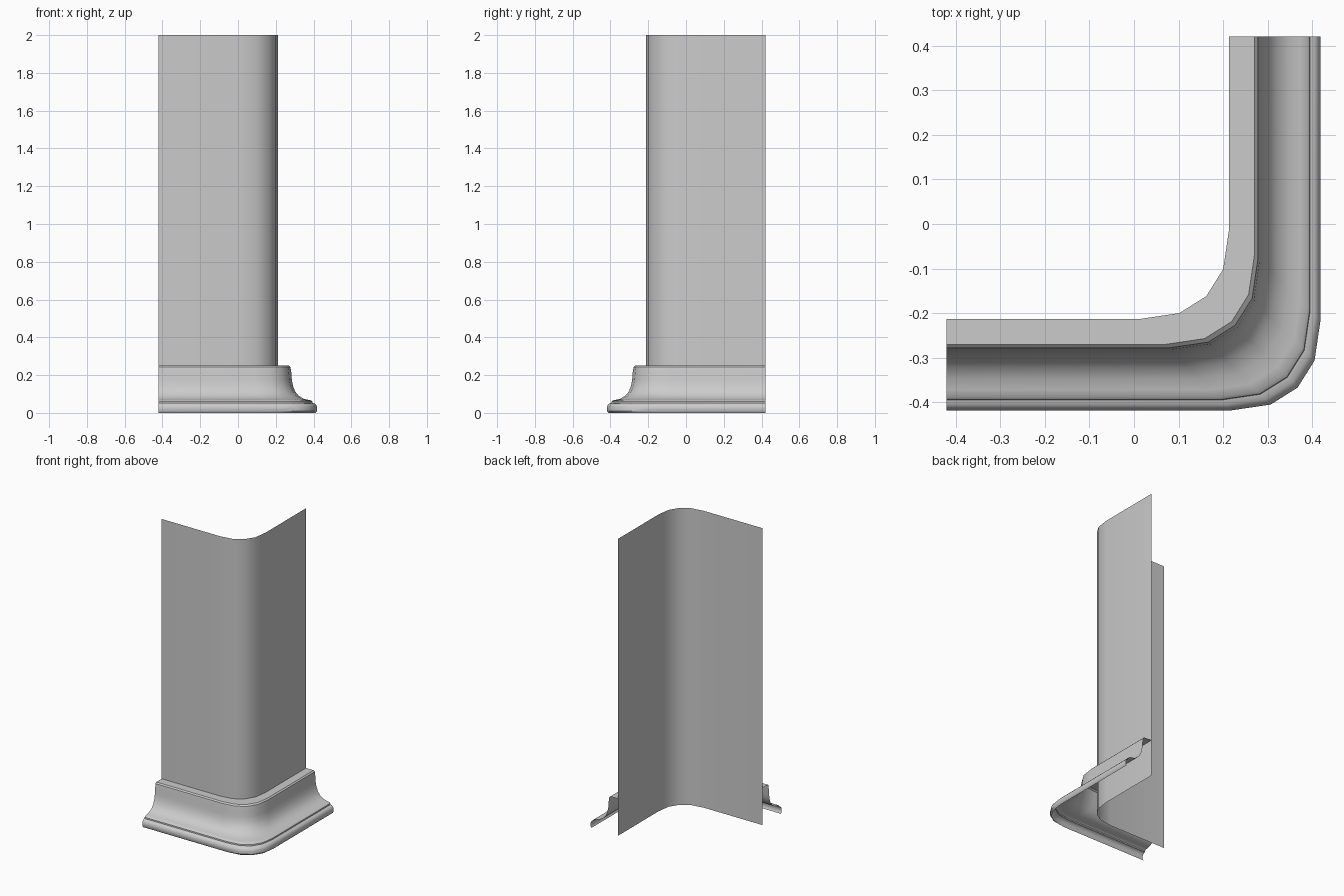
import bpy
import math

cube = bpy.data.objects.get("Cube")
if cube:
    bpy.data.objects.remove(cube, do_unlink=True)

END = 0.42      # where both legs of the corner stop
RADIUS = 0.2    # rounding of the corner
STEPS = 4       # facets around the corner

grey = bpy.data.materials.new("Plaster grey")
grey.use_nodes = True
colour = (0.6, 0.6, 0.6, 1.0)
grey.diffuse_color = colour
grey.node_tree.nodes["Principled BSDF"].inputs["Base Color"].default_value = colour


def corner_path(d):
    """L-shaped plan line at distance d, with a slightly squared rounded corner."""
    c = d - RADIUS
    pts = [(-END, -d)]
    for i in range(STEPS + 1):
        t = math.pi / 2 * i / STEPS
        s = max(math.sin(t), 0) ** 0.85
        k = max(math.cos(t), 0) ** 0.85
        pts.append((c + RADIUS * s, -c - RADIUS * k))
    pts.append((d, END))
    return pts


def sweep(name, profile):
    """Sweep a (distance, height) profile, listed top to bottom, around the corner."""
    rows = [[(x, y, z) for x, y in corner_path(d)] for d, z in profile]
    n = len(rows[0])
    verts = [v for row in rows for v in row]
    faces = [((j + 1) * n + i, (j + 1) * n + i + 1, j * n + i + 1, j * n + i)
             for j in range(len(rows) - 1) for i in range(n - 1)]
    mesh = bpy.data.meshes.new(name)
    mesh.from_pydata(verts, [], faces)
    mesh.materials.append(grey)
    obj = bpy.data.objects.new(name, mesh)
    bpy.context.collection.objects.link(obj)
    bpy.ops.object.select_all(action='DESELECT')
    obj.select_set(True)
    bpy.context.view_layer.objects.active = obj
    bpy.ops.object.shade_smooth_by_angle(angle=math.radians(35))
    return obj


# Thin wall sheet
sweep("corner_wall", [(0.213, 2.0), (0.213, 0.0)])

# Skirting: flat ledge, rounded top edge, hollow cove, stepped foot
cove = [(0.285, 0.175), (0.291, 0.143), (0.303, 0.113),
        (0.322, 0.09), (0.347, 0.075), (0.372, 0.069)]
sweep("skirting_moulding",
      [(0.213, 0.25), (0.27, 0.25), (0.278, 0.242), (0.282, 0.215)]
      + cove
      + [(0.388, 0.066), (0.394, 0.06), (0.395, 0.052),
         (0.406, 0.05), (0.414, 0.042), (0.418, 0.03),
         (0.418, 0.01), (0.411, 0.0)])
